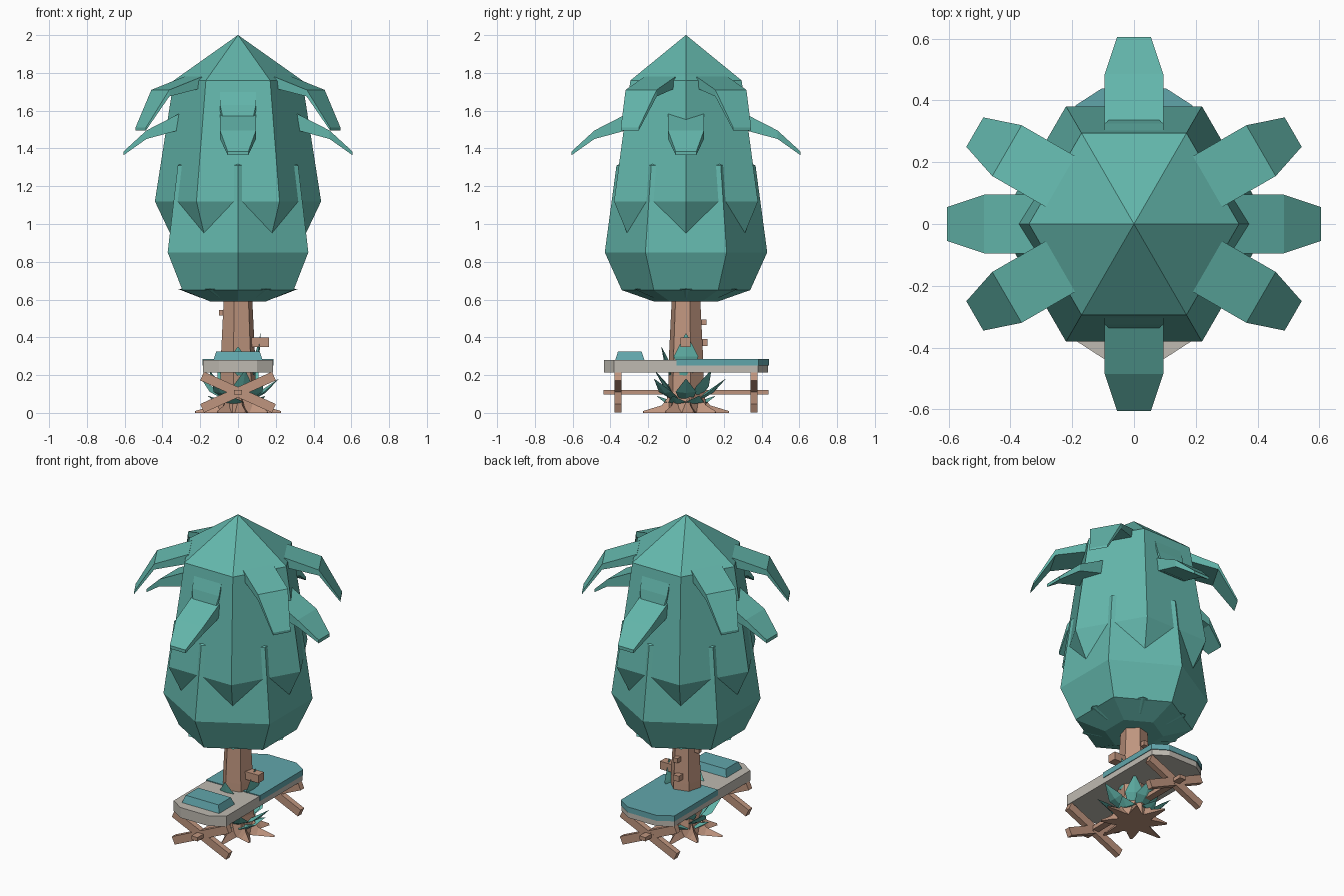
import bpy, bmesh, math
from mathutils import Vector

if "Cube" in bpy.data.objects:
    bpy.data.objects.remove(bpy.data.objects["Cube"])


def mat(name, rgb):
    m = bpy.data.materials.new(name)
    m.diffuse_color = (*rgb, 1)
    m.use_nodes = True
    m.node_tree.nodes["Principled BSDF"].inputs["Base Color"].default_value = m.diffuse_color
    return m


LEAF = mat("teal leaves", (0.125, 0.47, 0.41))
WOOD = mat("tan wood", (0.52, 0.30, 0.21))
SHEET = mat("pale grey", (0.52, 0.49, 0.44))
CLOTH = mat("blue teal cloth", (0.12, 0.38, 0.41))


def loft(name, rings, m):
    """Join rings of equal point count, cap both ends; flat shaded."""
    bm = bmesh.new()
    vs = [[bm.verts.new(p) for p in r] for r in rings]
    n = len(vs[0])
    for a, b in zip(vs, vs[1:]):
        for i in range(n):
            j = (i + 1) % n
            bm.faces.new((a[i], a[j], b[j], b[i]))
    bm.faces.new(vs[0][::-1])
    bm.faces.new(vs[-1])
    bmesh.ops.remove_doubles(bm, verts=bm.verts, dist=0.0005)
    bmesh.ops.recalc_face_normals(bm, faces=bm.faces)
    me = bpy.data.meshes.new(name)
    bm.to_mesh(me)
    bm.free()
    me.materials.append(m)
    ob = bpy.data.objects.new(name, me)
    bpy.context.collection.objects.link(ob)
    return ob


def ring(r, z, n=6, off=0, cx=0, cy=0):
    return [(cx + r * math.cos(math.radians(off + 360 * i / n)),
             cy + r * math.sin(math.radians(off + 360 * i / n)), z) for i in range(n)]


def lathe(name, profile, m, n=6, off=0):
    return loft(name, [ring(r, z, n, off) for r, z in profile], m)


def box(name, x0, x1, y0, y1, z0, z1, m, inset=0):
    def rect(z, d):
        return [(x0 + d, y0 + d, z), (x1 - d, y0 + d, z), (x1 - d, y1 - d, z), (x0 + d, y1 - d, z)]
    return loft(name, [rect(z0, 0), rect(z1, inset)], m)


def frond(name, angle, stations, m=LEAF):
    """Bent leaf; stations are (radius, z, half width, thickness)."""
    a = math.radians(angle)
    d, s = Vector((math.cos(a), math.sin(a), 0)), Vector((-math.sin(a), math.cos(a), 0))
    rings = []
    for r, z, w, t in stations:
        c = d * r + Vector((0, 0, z))
        dn = Vector((0, 0, -t))
        rings.append([c - s * w, c + s * w, c + s * w + dn, c - s * w + dn])
    return loft(name, rings, m)


# crown: two overlapping six-sided tiers, turned 30 degrees, and a lower skirt
lathe("upper_crown", [(0.001, 2.0), (.34, 1.76), (.44, 1.12), (.35, .93), (.17, .87)], LEAF)
lathe("lower_crown", [(0.001, 1.5), (.368, 1.31), (.43, .85), (.34, .65), (.17, .59)], LEAF, off=30)
lathe("crown_skirt", [(.28, .66), (.315, .655), (.20, .61)], LEAF)

# drooping fronds: four high diagonal ones, four low ones
for i, a in enumerate((30, 150, 210, 330)):
    frond(f"high_frond_{i}", a, [(.275, 1.78, .095, .06), (.475, 1.71, .095, .035), (.595, 1.51, .055, .015)])
for i, a in enumerate((0, 90, 180, 270)):
    frond(f"low_frond_{i}", a, [(.30, 1.59, .095, .09), (.485, 1.495, .095, .045), (.605, 1.385, .055, .02)])
# flat fronds lying on the front and back of the crown
for i, a in enumerate((90, 270)):
    frond(f"flat_frond_{i}", a, [(.28, 1.77, .095, .03), (.325, 1.63, .095, .03), (.35, 1.50, .065, .02)])

# trunk, branch stub, knots
lathe("trunk", [(.115, 0), (.098, .12), (.092, .33), (.075, .66)], WOOD, off=15)
box("branch_stub", .05, .165, -.03, .025, .35, .40, WOOD)
box("side_knot", -.10, -.06, -.015, .015, .515, .545, WOOD)
box("back_knot_high", -.015, .015, .06, .108, .465, .495, WOOD)
box("back_knot_low", -.03, .01, .06, .115, .355, .39, WOOD)

# roots: flattened spikes spreading on the ground
for i in range(8):
    a = math.radians(i * 45 + 10)
    d, s = Vector((math.cos(a), math.sin(a), 0)), Vector((-math.sin(a), math.cos(a), 0))
    length = (.23, .19)[i % 2]
    up = Vector((0, 0, 1))
    loft(f"root_{i}", [
        [d * .05 - s * .05, d * .05 + s * .05, d * .06 + up * .13],
        [d * .13 - s * .028, d * .13 + s * .028, d * .13 + up * .04],
        [d * length - s * .006, d * length + s * .006, d * length + up * .01]], WOOD)


# bed: mattress slab with cut corners, blanket, pillow
def slab(z, x=.185, y=.435, c=.085, k=.055, y0=None):
    back = [(x, y - k, z), (x - c, y, z), (c - x, y, z), (-x, y - k, z)]
    if y0 is None:
        return back + [(px, -py, pz) for px, py, pz in back[::-1]]
    return back + [(-x, y0, z), (x, y0, z)]


loft("mattress", [slab(.215), slab(.28)], SHEET)
loft("blanket", [slab(.25, .189, .439, y0=-.05), slab(.285, .189, .439, y0=-.05)], CLOTH)
box("pillow", -.13, .13, -.375, -.22, .28, .325, CLOTH, .015)


# crossed legs at each end, with a long rod through the crossings
def beam(name, x0, z0, x1, z1, y, h, depth):
    p, q = Vector((x0, y, z0)), Vector((x1, y, z1))
    t = (q - p).normalized()
    nrm = Vector((-t.z, 0, t.x)) * h
    dy = Vector((0, depth, 0))
    return loft(name, [[c - nrm - dy, c + nrm - dy, c + nrm + dy, c - nrm + dy] for c in (p, q)], WOOD)


for side, y in (("front", -.36), ("back", .36)):
    beam(f"{side}_leg_a", -.19, .024, .19, .195, y, .025, .018)
    beam(f"{side}_leg_b", -.19, .195, .19, .024, y, .025, .0175)
box("leg_rod", -.022, .022, -.437, .437, .098, .122, WOOD)


# undergrowth: pointed blades around the trunk base
def blade(name, base, mid, tip, s, w):
    b, m, t = Vector(base), Vector(mid), Vector(tip)
    n = (t - b).normalized().cross(s) * .008
    loft(name, [[b - s * w * .5, b + n, b + s * w * .5, b - n],
                [m - s * w, m + n * 2, m + s * w, m - n],
                [t - s * .002, t + n * .1, t + s * .002, t - n * .1]], LEAF)


for i in range(14):
    a = math.radians(i * 360 / 14)
    d, s = Vector((math.cos(a), math.sin(a), 0)), Vector((-math.sin(a), math.cos(a), 0))
    r, z = ((.215, .18), (.16, .09), (.17, .225))[i % 3]
    blade(f"undergrowth_blade_{i}", d * .05 + Vector((0, 0, .06)),
          d * r * .65 + Vector((0, 0, z * .62)), d * r + Vector((0, 0, z)), s, .055)
# taller blades rising past the bed
blade("tall_blade_right", (.08, 0, .2), (.105, 0, .30), (.12, 0, .42), Vector((0, 1, 0)), .065)
blade("tall_blade_front", (0, -.08, .2), (0, -.11, .28), (0, -.13, .35), Vector((1, 0, 0)), .05)
